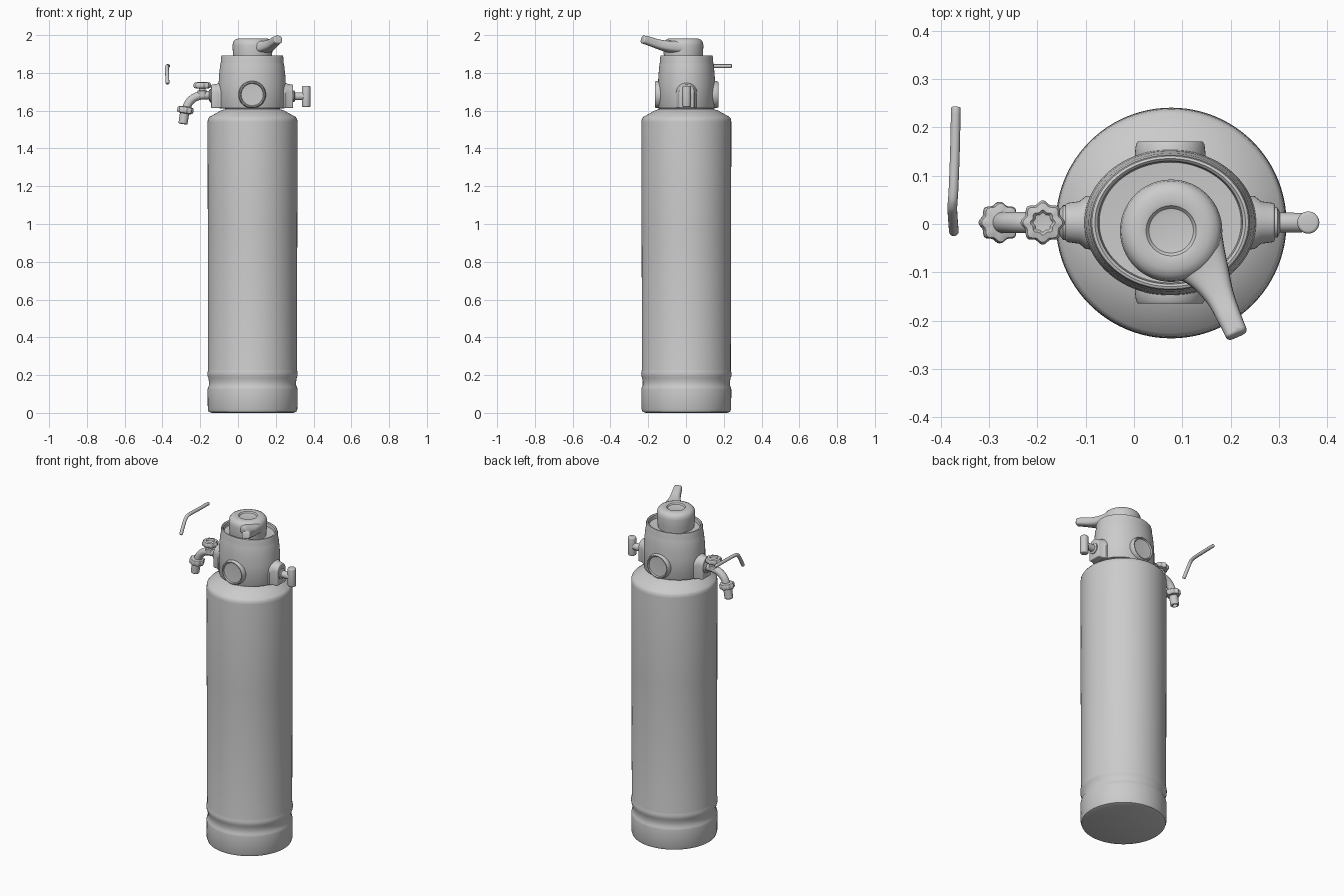
import bpy, bmesh, math
from mathutils import Vector, Matrix

if "Cube" in bpy.data.objects:
    bpy.data.objects.remove(bpy.data.objects["Cube"])

CX = 0.077  # axis of the tank


def finish(name, bm, bevel=0.0, angle=35):
    bmesh.ops.recalc_face_normals(bm, faces=bm.faces)
    if bevel:
        edges = [e for e in bm.edges if len(e.link_faces) == 2
                 and e.calc_face_angle() > math.radians(55)]
        bmesh.ops.bevel(bm, geom=edges, offset=bevel, segments=3,
                        profile=0.5, affect='EDGES', clamp_overlap=True)
    me = bpy.data.meshes.new(name)
    bm.to_mesh(me)
    bm.free()
    ob = bpy.data.objects.new(name, me)
    bpy.context.collection.objects.link(ob)
    bpy.ops.object.select_all(action='DESELECT')
    ob.select_set(True)
    bpy.context.view_layer.objects.active = ob
    bpy.ops.object.shade_smooth_by_angle(angle=math.radians(angle))
    return ob


def skin(bm, rings):
    """Join rings of points with quads and cap both ends."""
    rows = [[bm.verts.new(p) for p in r] for r in rings]
    n = len(rows[0])
    for a, b in zip(rows, rows[1:]):
        for i in range(n):
            j = (i + 1) % n
            bm.faces.new((a[i], a[j], b[j], b[i]))
    bm.faces.new(rows[0])
    bm.faces.new(rows[-1])


def lathe(name, profile, loc, axis=(0, 0, 1), seg=64, sy=1.0, lobes=0, depth=0.0, bevel=0.0):
    """Revolve (radius, height) points; optional oval scale and lobed rim."""
    m = Matrix.Translation(loc) @ Vector((0, 0, 1)).rotation_difference(Vector(axis)).to_matrix().to_4x4()
    rings = []
    for r, h in profile:
        ring = []
        for i in range(seg):
            a = math.tau * i / seg
            k = r * (1 - depth * (0.5 - 0.5 * math.cos(lobes * a)))
            ring.append(m @ Vector((k * math.cos(a), sy * k * math.sin(a), h)))
        rings.append(ring)
    bm = bmesh.new()
    skin(bm, rings)
    return finish(name, bm, bevel)


def loft(name, stations, up, power=2.0, seg=24, sub=6, bevel=0.0):
    """Sweep superellipse sections (x, y, z, half width, half height) along a smooth path."""
    s = [Vector(p) for p in stations]
    s = [2 * s[0] - s[1]] + s + [2 * s[-1] - s[-2]]
    path = []
    for i in range(1, len(s) - 2):
        a, b, c, d = s[i - 1:i + 3]
        for k in range(sub):
            t = k / sub
            path.append(0.5 * (2 * b + (c - a) * t + (2 * a - 5 * b + 4 * c - d) * t * t
                               + (3 * b - a - 3 * c + d) * t ** 3))
    path.append(s[-2])
    rings = []
    for i, p in enumerate(path):
        q0, q1 = path[max(i - 1, 0)], path[min(i + 1, len(path) - 1)]
        tan = (Vector(q1[:3]) - Vector(q0[:3])).normalized()
        side = tan.cross(Vector(up)).normalized()
        nor = side.cross(tan)
        ring = []
        for j in range(seg):
            a = math.tau * j / seg
            c, d = math.cos(a), math.sin(a)
            ring.append(Vector(p[:3])
                        + side * p[3] * math.copysign(abs(c) ** (2 / power), c)
                        + nor * p[4] * math.copysign(abs(d) ** (2 / power), d))
        rings.append(ring)
    bm = bmesh.new()
    skin(bm, rings)
    return finish(name, bm, bevel)


def stations4(pts, r):
    return [Vector((*p, r, r)) for p in pts]


def lofted(name, rows, up, **kw):
    return loft(name, rows, up, **kw)


# Tank with foot groove, bead and sloped shoulder
lathe("tank", [(0.215, 0.0), (0.232, 0.006), (0.237, 0.02), (0.238, 0.125), (0.236, 0.135),
               (0.231, 0.145), (0.231, 0.165), (0.234, 0.185), (0.238, 0.195), (0.239, 0.21),
               (0.237, 0.22), (0.235, 0.23), (0.237, 1.0), (0.238, 1.54), (0.236, 1.556),
               (0.228, 1.567), (0.165, 1.602), (0.145, 1.608), (0.142, 1.635)],
      (CX, 0.002, 0), seg=96)

# Oval valve head with recessed top
lathe("valve_head", [(0.166, 1.612), (0.174, 1.613), (0.178, 1.62), (0.178, 1.74), (0.175, 1.79),
                     (0.169, 1.845), (0.165, 1.858), (0.165, 1.882), (0.162, 1.891), (0.156, 1.893),
                     (0.150, 1.888), (0.147, 1.868), (0.11, 1.866)],
      (0.075, 0.003, 0), seg=96, sy=0.85)

# Dial knob with dished top
lathe("knob", [(0.100, 1.86), (0.104, 1.90), (0.106, 1.945), (0.103, 1.963), (0.094, 1.975),
               (0.080, 1.981), (0.060, 1.983), (0.052, 1.981), (0.046, 1.974), (0.035, 1.972)],
      (CX, -0.014, 0))

# Lever arm flaring out of the knob
lofted("knob_lever", [(0.105, -0.03, 1.935, 0.085, 0.036), (0.128, -0.064, 1.937, 0.067, 0.034),
                      (0.155, -0.105, 1.942, 0.045, 0.029), (0.178, -0.150, 1.953, 0.030, 0.025),
                      (0.198, -0.195, 1.968, 0.025, 0.023), (0.214, -0.231, 1.978, 0.023, 0.021)],
       (0, 0, 1), power=3.0, seg=32, bevel=0.007)

# Round side gauges, front and back
for name, d in (("front_gauge", -1), ("back_gauge", 1)):
    lathe(name, [(0.073, 0.06), (0.073, 0.145), (0.071, 0.162), (0.067, 0.168),
                 (0.062, 0.168), (0.058, 0.161), (0.045, 0.160)],
          (0.075, 0.003, 1.685), axis=(0, d, 0), seg=48)

# Arched side bosses
for name, d in (("right_boss", 1), ("left_boss", -1)):
    rings = []
    for off, hw, top in ((0.12, 0.058, 1.752), (0.175, 0.055, 1.748), (0.188, 0.044, 1.742), (0.217, 0.040, 1.737)):
        arch = [(-hw, 1.614), (hw, 1.614)]
        arch += [(hw * math.cos(math.pi * k / 16), top - hw + hw * math.sin(math.pi * k / 16)) for k in range(17)]
        rings.append([Vector((0.075 + d * off, 0.003 + y, z)) for y, z in arch])
    bm = bmesh.new()
    skin(bm, rings)
    finish(name, bm, 0.005)

# Right-hand turn handle
lathe("handle_collar", [(0.031, 0), (0.031, 0.012), (0.022, 0.017)], (0.285, 0.003, 1.676), axis=(1, 0, 0), seg=32)
lathe("handle_stem", [(0.021, 0), (0.020, 0.075)], (0.28, 0.003, 1.676), axis=(1, 0, 0), seg=32)
lathe("handle_grip", [(0.023, 1.62), (0.023, 1.73)], (0.361, 0.003, 0), seg=32, bevel=0.006)

# Left-hand tap: collar, curved spout, nut and nozzle
lathe("tap_collar", [(0.036, 0), (0.036, 0.012), (0.028, 0.018)], (-0.135, 0.003, 1.68), axis=(-1, 0, 0), seg=32)
lofted("tap_spout", stations4([(-0.12, 0.003, 1.68), (-0.18, 0.003, 1.682), (-0.225, 0.003, 1.672),
                               (-0.258, 0.003, 1.645), (-0.277, 0.003, 1.605)], 0.022), (0, 1, 0))
DOWN = Vector((-0.16, 0, -1)).normalized()
lathe("spout_nut", [(0.026, -0.004), (0.040, 0.0), (0.043, 0.006), (0.043, 0.024), (0.040, 0.030), (0.026, 0.034)],
      (-0.276, 0.003, 1.618), axis=DOWN, seg=64, lobes=8, depth=0.14)
lathe("spout_nozzle", [(0.025, 0.0), (0.024, 0.065), (0.021, 0.069), (0.016, 0.069), (0.015, 0.055)],
      (-0.281, 0.003, 1.597), axis=DOWN, seg=32)

# Tap hand wheel on its stem
lathe("wheel_stem", [(0.026, 1.675), (0.026, 1.705), (0.018, 1.708), (0.018, 1.73)], (-0.189, 0.003, 0), seg=32)
lathe("hand_wheel", [(0.030, 1.717), (0.042, 1.720), (0.046, 1.727), (0.046, 1.740), (0.041, 1.748),
                     (0.026, 1.751), (0.020, 1.744), (0.012, 1.743)],
      (-0.189, 0.003, 0), seg=72, lobes=8, depth=0.15)

# Loose bent rod beside the head
lofted("bent_rod", stations4([(-0.369, 0.243, 1.836), (-0.371, 0.15, 1.836), (-0.374, 0.07, 1.836),
                              (-0.376, 0.042, 1.829), (-0.376, 0.022, 1.806), (-0.373, -0.018, 1.742)], 0.010),
       (1, 0, 0), seg=16, bevel=0.004)
